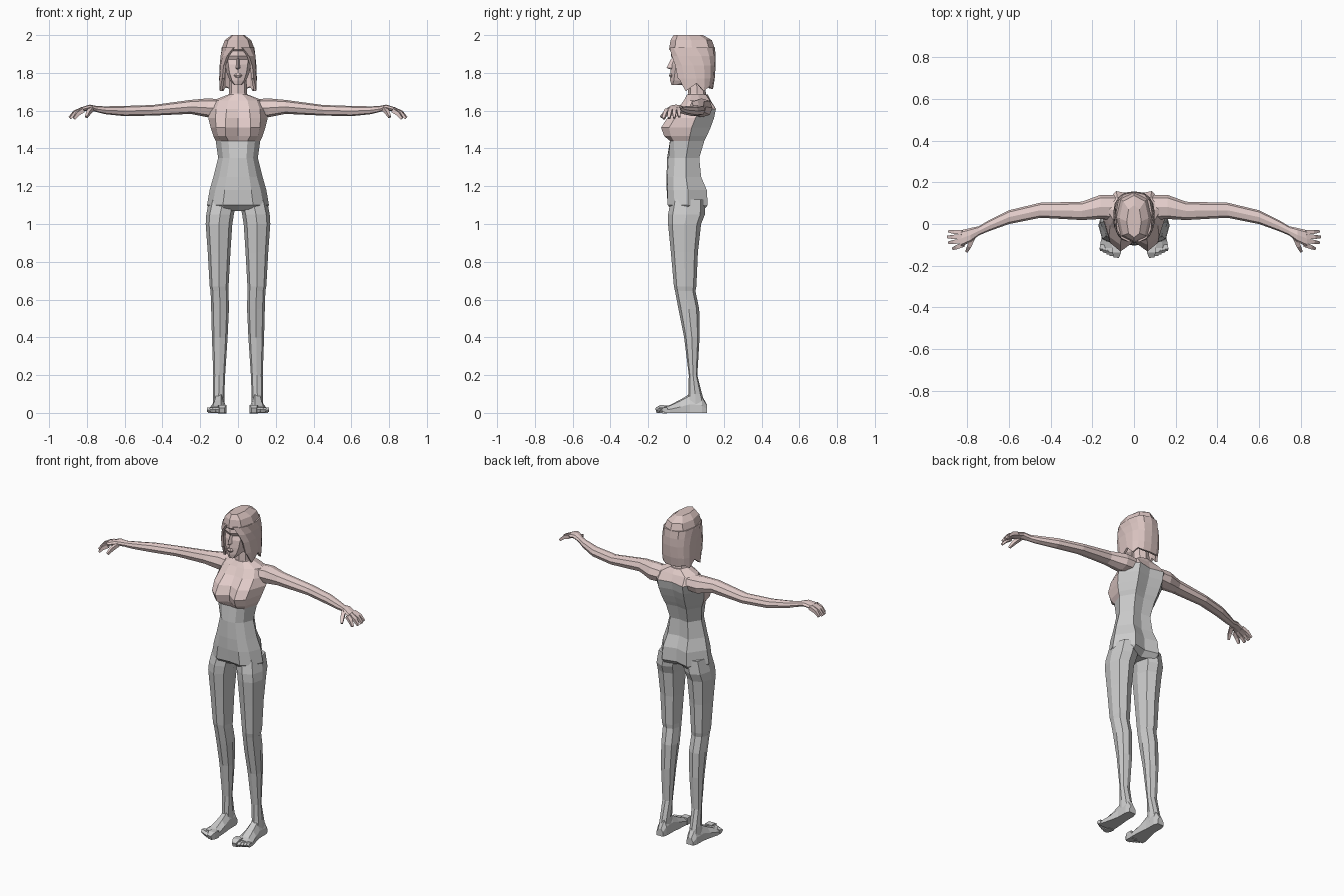
import bpy, bmesh, math
from mathutils import Vector


def material(name, col):
    m = bpy.data.materials.new(name)
    m.diffuse_color = (*col, 1)
    return m


SKIN = material("skin", (0.78, 0.62, 0.60))
HAIR = material("hair", (0.70, 0.55, 0.53))
GREY = material("cloth", (0.8, 0.8, 0.8))


def oval(c, u, v, n=8, p=0.85):
    c, u, v = Vector(c), Vector(u), Vector(v)
    f = lambda t: math.copysign(abs(t) ** p, t) if abs(t) > 1e-6 else 0
    return [c + u * f(math.cos(2 * math.pi * i / n)) + v * f(math.sin(2 * math.pi * i / n))
            for i in range(n)]


def loft(bm, rings, closed=True):
    vs = [[bm.verts.new(p) for p in r] for r in rings]
    n = len(vs[0])
    for a, b in zip(vs, vs[1:]):
        for i in range(n if closed else n - 1):
            j = (i + 1) % n
            bm.faces.new((a[i], a[j], b[j], b[i]))
    if closed:
        bm.faces.new(vs[0])
        bm.faces.new(vs[-1])


def finish(name, bm, mat=None, mirror=False):
    bmesh.ops.recalc_face_normals(bm, faces=bm.faces)
    me = bpy.data.meshes.new(name)
    bm.to_mesh(me)
    bm.free()
    ob = bpy.data.objects.new(name, me)
    bpy.context.collection.objects.link(ob)
    if mat:
        me.materials.append(mat)
    if mirror:
        ob.modifiers.new("mirror", 'MIRROR')
    return ob


def part(name, rings, mat=None, mirror=False):
    bm = bmesh.new()
    loft(bm, rings)
    return finish(name, bm, mat, mirror)


def flat_rings(rows):
    # horizontal octagons from (z, x0, x1, y0, y1)
    return [oval(((a + b) / 2, (c + d) / 2, z), ((b - a) / 2, 0, 0), (0, (d - c) / 2, 0))
            for z, a, b, c, d in rows]


def centred(rows):
    return flat_rings([(z, -r, r, a, b) for z, r, a, b in rows])


def digit(bm, pts, radii, up=(0, 0, 1)):
    # small square-section finger or toe along a path
    rings = []
    for i, (p, r) in enumerate(zip(pts, radii)):
        d = Vector(pts[min(i + 1, len(pts) - 1)]) - Vector(pts[max(i - 1, 0)])
        side = d.cross(Vector(up)).normalized()
        top = side.cross(d).normalized()
        rings.append(oval(p, (side + top) * r, (top - side) * r, 4))
    loft(bm, rings)


# torso: z, front centre y, then x,y of bust, front side, side, back; back centre y
TORSO = [
    (1.685, .005, .025, .01, .042, .03, .052, .065, .035, .105, .115),
    (1.655, -.01, .05, -.01, .10, .02, .13, .07, .08, .125, .13),
    (1.61, -.035, .06, -.045, .115, -.01, .16, .08, .085, .158, .14),
    (1.56, -.07, .065, -.10, .12, -.06, .157, .05, .085, .148, .13),
    (1.51, -.085, .065, -.132, .115, -.09, .145, .03, .08, .13, .112),
    (1.465, -.08, .065, -.115, .105, -.08, .13, .02, .075, .11, .095),
    (1.44, -.08, .05, -.085, .09, -.065, .118, .015, .07, .097, .085),
    (1.35, -.10, .045, -.092, .08, -.06, .105, 0, .06, .07, .062),
    (1.25, -.103, .06, -.097, .10, -.065, .13, 0, .07, .08, .065),
    (1.18, -.102, .07, -.097, .12, -.065, .15, .01, .08, .11, .09),
    (1.10, -.09, .08, -.097, .135, -.06, .164, .01, .085, .115, .095),
    (1.07, -.05, .07, -.07, .12, -.05, .15, .01, .08, .09, .06)]
rings = []
for z, fc, *xy, bc in TORSO:
    half = [(xy[i], xy[i + 1]) for i in range(0, 8, 2)]
    rings.append([Vector((x, y, z)) for x, y in
                  [(0, fc)] + half + [(0, bc)] + [(-x, y) for x, y in reversed(half)]])
torso = part("torso", rings, GREY)
torso.data.materials.append(SKIN)
for f in torso.data.polygons:
    if f.center.z > 1.44 and f.center.y < 0.06 or f.center.z > 1.63:
        f.material_index = 1

# legs
part("leg", flat_rings([
    (1.13, .005, .152, -.08, .10), (1.05, .022, .168, -.095, .10), (1.0, .03, .171, -.095, .08),
    (.85, .04, .16, -.08, .063), (.67, .05, .15, -.064, .055), (.645, .05, .145, -.058, .05),
    (.55, .048, .142, -.04, .07), (.4, .055, .138, -.01, .072), (.2, .068, .131, .015, .06),
    (.1, .072, .132, .012, .085), (.03, .072, .134, .0, .105)]), None, True)

# feet with toes, sections running forward: y, x0, x1, top z
bm = bmesh.new()
foot = []
for y, a, b, h in [(.11, .082, .125, .045), (.085, .073, .134, .09), (.02, .072, .135, .10),
                   (-.03, .067, .146, .07), (-.085, .063, .16, .042), (-.115, .064, .16, .034)]:
    m, w = (a + b) / 2, (b - a) / 2
    foot.append([Vector(q) for q in [(a, y, 0), (b, y, 0), (b, y, h * .45),
                                     (m + w * .45, y, h * .9), (m - w * .45, y, h), (a, y, h * .6)]])
loft(bm, foot)
digit(bm, [(.083, -.10, .018), (.083, -.135, .02), (.085, -.158, .013)], [.022, .021, .013])
for i in range(4):
    x = .106 + .015 * i
    digit(bm, [(x, -.10, .016), (x + .002, -.135 + .006 * i, .017), (x + .003, -.15 + .008 * i, .01)],
          [.011, .012, .008])
finish("foot", bm, None, True)

# arms and palms: x, y, z, half depth, half height
ARM = [(.09, .08, 1.615, .06, .045), (.16, .082, 1.615, .058, .05), (.25, .063, 1.620, .044, .037),
       (.45, .066, 1.602, .036, .028), (.60, .033, 1.598, .033, .027), (.70, -.010, 1.602, .026, .021),
       (.745, -.033, 1.608, .022, .016), (.785, -.053, 1.617, .034, .015), (.83, -.069, 1.606, .039, .012)]
part("arm", [oval((x, y, z), (0, a, 0), (0, 0, b)) for x, y, z, a, b in ARM], SKIN, True)

# fingers and thumb
bm = bmesh.new()
for base, mid, tip in [((.822, -.040, 1.606), (.860, -.038, 1.592), (.888, -.035, 1.567)),
                       ((.825, -.060, 1.608), (.865, -.062, 1.592), (.893, -.062, 1.563)),
                       ((.825, -.080, 1.606), (.862, -.086, 1.588), (.888, -.090, 1.560)),
                       ((.820, -.099, 1.602), (.848, -.110, 1.584), (.868, -.118, 1.558)),
                       ((.775, -.070, 1.610), (.790, -.105, 1.592), (.803, -.132, 1.566))]:
    digit(bm, [base, mid, tip], [.011, .010, .006])
finish("fingers", bm, SKIN, True)

# neck and head
part("neck", centred([(1.64, .07, .0, .125), (1.69, .048, .012, .105), (1.78, .045, .01, .10)]), SKIN)
part("head", centred([(1.735, .02, -.077, -.03), (1.76, .043, -.084, .07), (1.80, .060, -.082, .10),
                      (1.845, .069, -.078, .12), (1.87, .071, -.068, .125), (1.89, .073, -.080, .125),
                      (1.95, .065, -.07, .115)]), SKIN)
bm = bmesh.new()
loft(bm, [[Vector((x, y, z)) for x, y in ((-w, -.06), (0, f), (w, -.06))]
          for z, w, f in [(1.818, .014, -.082), (1.826, .018, -.103), (1.875, .009, -.078)]])
finish("nose", bm, SKIN)
part("lips", [oval((0, -.079, z), (w, 0, 0), (0, d, 0), 6)
              for z, w, d in [(1.775, .012, .006), (1.785, .022, .012), (1.797, .012, .008)]], SKIN)

# hair crown
part("hair_crown", centred([(2.0, .035, -.065, .09), (1.973, .07, -.082, .137),
                            (1.925, .088, -.09, .154), (1.915, .08, -.08, .14)]), HAIR)

# hair curtain, open at the face, with a jagged hem
DROP = [0, 0, .012, -.012, .03, -.012, .05]
half_rows = []
for z, r, front, back, edge in [(1.935, .087, -.088, .153, -80), (1.89, .093, -.09, .157, -58),
                                (1.84, .097, -.086, .157, -44), (1.77, .10, -.078, .152, -38),
                                (1.715, .099, -.07, .143, -36)]:
    cy, ry = (front + back) / 2, (back - front) / 2
    row = []
    for k, d in enumerate(DROP):
        t = math.radians(90 + (edge - 90) * k / (len(DROP) - 1))
        x, y = math.cos(t), math.sin(t)
        x = r * abs(x) ** .75 if k else 0
        y = cy + ry * math.copysign(abs(y) ** .75, y)
        row.append(Vector((x, y, z + (d if z < 1.72 else 0))))
    half_rows.append(row)
bm = bmesh.new()
loft(bm, [[Vector((-p.x, p.y, p.z)) for p in reversed(r[1:])] + r for r in half_rows], False)
hair = finish("hair_curtain", bm, HAIR)
s = hair.modifiers.new("thickness", 'SOLIDIFY')
s.thickness = .014
s.offset = -1
